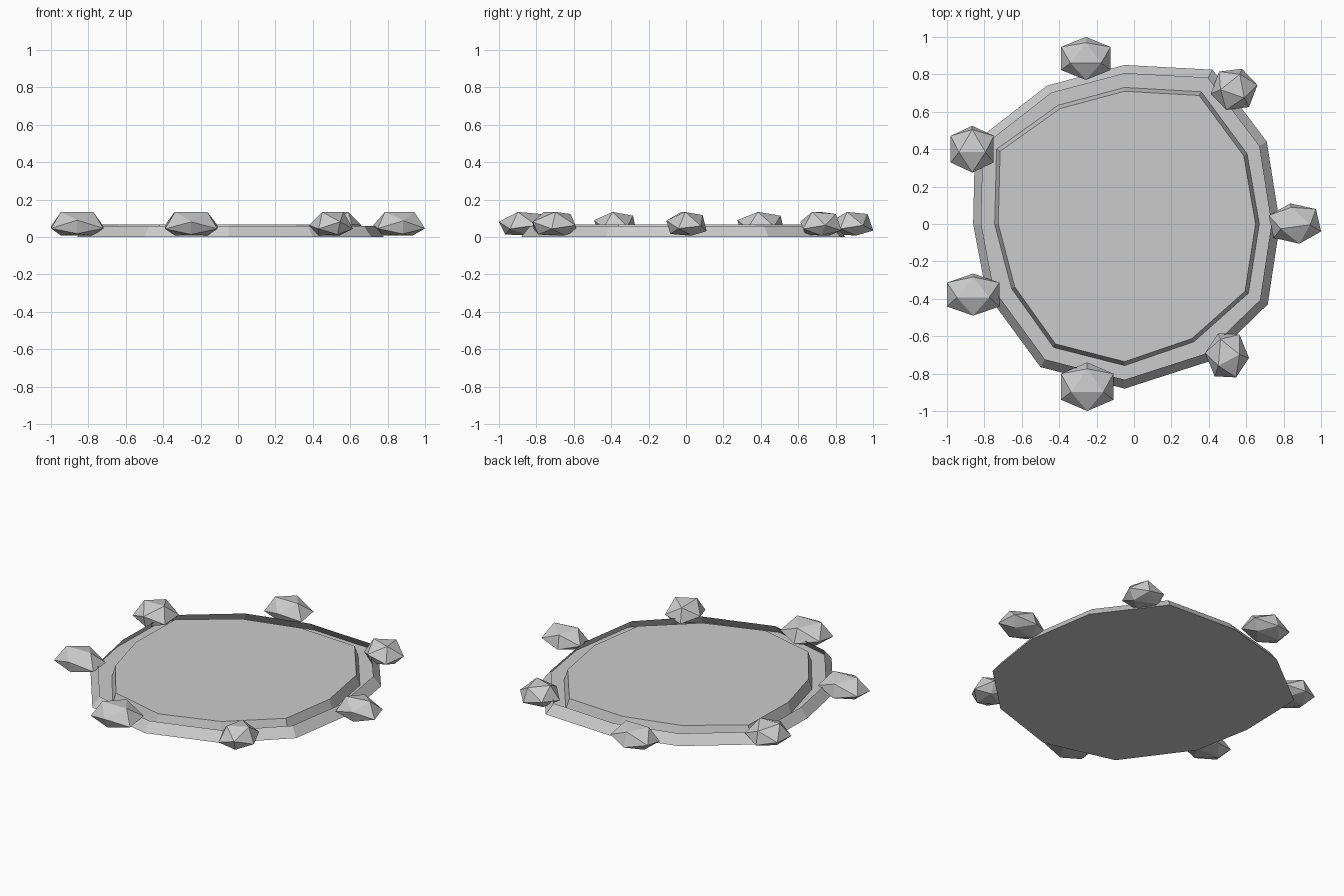
import bpy, bmesh, math
from mathutils import Matrix, Vector

if "Cube" in bpy.data.objects:
    bpy.data.objects.remove(bpy.data.objects["Cube"])

stone = bpy.data.materials.new("stone_grey")
stone.diffuse_color = (0.6, 0.6, 0.6, 1)
stone.use_nodes = True
stone.node_tree.nodes["Principled BSDF"].inputs["Base Color"].default_value = stone.diffuse_color


def finish(name, bm):
    me = bpy.data.meshes.new(name)
    bm.to_mesh(me)
    bm.free()
    me.materials.append(stone)
    ob = bpy.data.objects.new(name, me)
    bpy.context.collection.objects.link(ob)
    return ob


def ring(bm, outline, z, scale=1.0):
    """Outline scaled about the basin centre, at height z."""
    return [bm.verts.new((-0.05 + (x + 0.05) * scale, y * scale, z)) for x, y in outline]


def bridge(bm, low, high):
    n = len(low)
    for i in range(n):
        j = (i + 1) % n
        bm.faces.new((low[i], low[j], high[j], high[i]))


# Counter-clockwise outlines of the rim foot and the central slab
FOOT = [(0.78, 0), (0.71, 0.44), (0.42, 0.825), (-0.05, 0.85), (-0.465, 0.74), (-0.85, 0.44),
        (-0.86, 0), (-0.79, -0.37), (-0.5, -0.765), (-0.05, -0.88), (0.4, -0.735), (0.715, -0.43)]
SLAB = [(0.67, 0), (0.605, 0.375), (0.36, 0.707), (-0.05, 0.73), (-0.405, 0.635), (-0.735, 0.4),
        (-0.745, 0), (-0.655, -0.345), (-0.43, -0.66), (-0.05, -0.757), (0.32, -0.63), (0.612, -0.37)]

# Sloping outer rim with its underside, open on top
bm = bmesh.new()
foot, lip = ring(bm, FOOT, 0), ring(bm, FOOT, 0.06, 0.946)
bridge(bm, foot, lip)
bm.faces.new(foot[::-1])
finish("outer_rim", bm)

# Floor of the gutter between rim and slab
bm = bmesh.new()
bridge(bm, ring(bm, SLAB, 0.003, 0.98), ring(bm, FOOT, 0.003, 0.995))
bmesh.ops.reverse_faces(bm, faces=bm.faces[:])
finish("gutter_floor", bm)

# Central slab
bm = bmesh.new()
low, high = ring(bm, SLAB, 0.003), ring(bm, SLAB, 0.068, 0.972)
bridge(bm, low, high)
bm.faces.new(high)
finish("central_slab", bm)


def boulder(name, x0, x1, y0, y1, turn, tilt):
    """Twenty-sided stone fitted to a footprint, flatter below its widest level."""
    p = (1 + math.sqrt(5)) / 2
    rot = Matrix.Rotation(math.radians(turn), 3, 'Z') @ Matrix.Rotation(math.radians(tilt), 3, 'X')
    bm = bmesh.new()
    for a in (-1, 1):
        for b in (-p, p):
            for co in ((a, 0, b), (b, a, 0), (0, b, a)):
                bm.verts.new(rot @ Vector(co))
    bmesh.ops.convex_hull(bm, input=bm.verts[:])
    bounds = [(min(v.co[k] for v in bm.verts), max(v.co[k] for v in bm.verts)) for k in range(3)]
    for v in bm.verts:
        t = [(v.co[k] - bounds[k][0]) / (bounds[k][1] - bounds[k][0]) for k in range(3)]
        z = 0.008 + t[2] * 0.084 if t[2] < 0.5 else 0.05 + (t[2] - 0.5) * 0.168
        v.co = (x0 + t[0] * (x1 - x0), y0 + t[1] * (y1 - y0), z)
    bmesh.ops.recalc_face_normals(bm, faces=bm.faces[:])
    finish(name, bm)


# Seven stones around the rim: footprint, turn, tilt
for i, spec in enumerate([
        (-0.39, -0.125, 0.77, 1.0, 0, 14),
        (0.41, 0.66, 0.61, 0.83, -20, 14),
        (0.72, 1.0, -0.105, 0.11, 10, 10),
        (0.38, 0.615, -0.82, -0.585, 25, 14),
        (-0.39, -0.11, -1.0, -0.74, 0, 14),
        (-1.0, -0.72, -0.49, -0.265, 0, 8),
        (-0.98, -0.75, 0.275, 0.525, 0, 8)]):
    boulder(f"rim_stone_{i + 1}", *spec)
